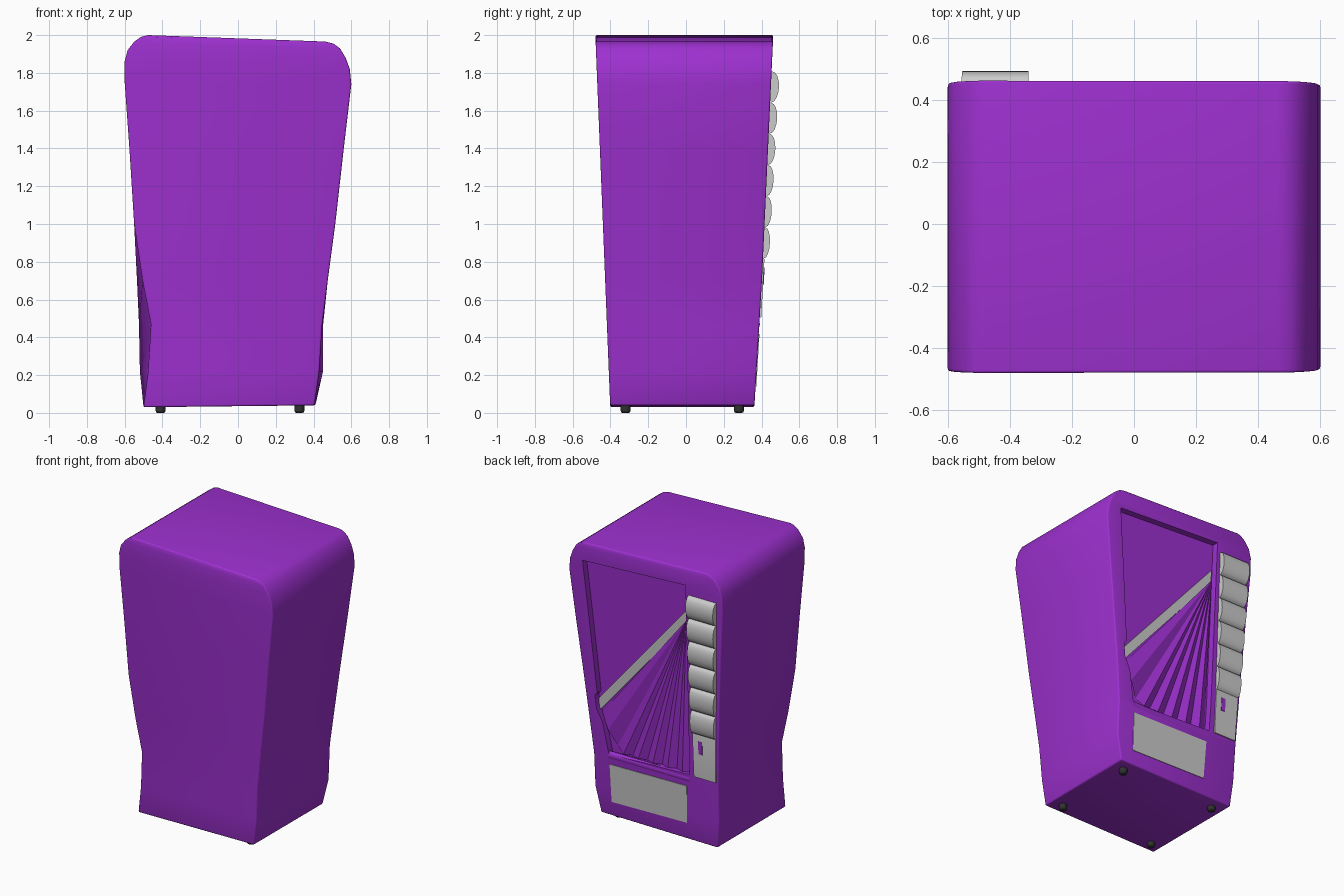
import bpy, bmesh, math
from mathutils import Vector

if "Cube" in bpy.data.objects:
    bpy.data.objects.remove(bpy.data.objects["Cube"])


def material(name, color):
    m = bpy.data.materials.new(name)
    m.diffuse_color = (*color, 1)
    m.use_nodes = True
    m.node_tree.nodes["Principled BSDF"].inputs["Base Color"].default_value = m.diffuse_color
    return m


PURPLE = material("purple", (0.34, 0.03, 0.63))
DARK = material("dark_rubber", (0.03, 0.03, 0.03))


def lerp_table(table, z):
    for (z0, a), (z1, b) in zip(table, table[1:]):
        if z <= z1:
            return a + (b - a) * (z - z0) / (z1 - z0)
    return table[-1][1]


def face_y(z):
    # y of the leaning service face (+y side)
    return lerp_table([(0.0, 0.36), (0.7, 0.402), (2.0, 0.462)], z)


def rear_y(z):
    return lerp_table([(0.0, -0.40), (1.0, -0.44), (2.0, -0.48)], z)


def make(name, verts, faces, mat=None):
    me = bpy.data.meshes.new(name)
    me.from_pydata([tuple(v) for v in verts], [], faces)
    bm = bmesh.new()
    bm.from_mesh(me)
    bmesh.ops.recalc_face_normals(bm, faces=bm.faces)
    bm.to_mesh(me)
    bm.free()
    ob = bpy.data.objects.new(name, me)
    bpy.context.collection.objects.link(ob)
    if mat:
        me.materials.append(mat)
    return ob


def prism(name, ring_a, ring_b, mat=None):
    n = len(ring_a)
    faces = [tuple(range(n)), tuple(range(n, 2 * n))]
    faces += [(i, (i + 1) % n, n + (i + 1) % n, n + i) for i in range(n)]
    return make(name, list(ring_a) + list(ring_b), faces, mat)


def slab(name, outline, inner, outer, mat=None):
    # x/z outline thickened along y, following the leaning face
    return prism(name,
                 [(x, face_y(z) + inner, z) for x, z in outline],
                 [(x, face_y(z) + outer, z) for x, z in outline], mat)


def activate(ob):
    bpy.ops.object.select_all(action='DESELECT')
    ob.select_set(True)
    bpy.context.view_layer.objects.active = ob


def smooth(ob, angle=35):
    activate(ob)
    bpy.ops.object.shade_smooth_by_angle(angle=math.radians(angle))


# Cabinet: rows of z_left, z_right, x_left rear/service, x_right rear/service
rows = [
    (0.03, 0.04, -0.50, -0.50, 0.405, 0.41),
    (0.22, 0.22, -0.475, -0.52, 0.43, 0.45),
    (0.47, 0.46, -0.46, -0.525, 0.445, 0.45),
    (0.70, 0.70, -0.505, -0.535, 0.475, 0.475),
    (1.00, 1.00, -0.55, -0.55, 0.515, 0.51),
    (1.40, 1.40, -0.575, -0.575, 0.56, 0.56),
    (1.75, 1.74, -0.60, -0.60, 0.60, 0.60),
    (1.86, 1.82, -0.60, -0.598, 0.592, 0.592),
    (1.92, 1.88, -0.585, -0.58, 0.57, 0.57),
    (1.965, 1.93, -0.55, -0.545, 0.54, 0.54),
    (1.99, 1.955, -0.515, -0.51, 0.505, 0.505),
    (2.00, 1.966, -0.475, -0.475, 0.46, 0.46),
]
verts, faces = [], []
for zl, zr, lr, ls, rr, rs in rows:
    verts += [(lr, rear_y(zl), zl), (rr, rear_y(zr), zr),
              (rs, face_y(zr), zr), (ls, face_y(zl), zl)]
for r in range(len(rows) - 1):
    for k in range(4):
        a, b = 4 * r + k, 4 * r + (k + 1) % 4
        faces.append((a, b, b + 4, a + 4))
top = 4 * (len(rows) - 1)
faces += [(0, 1, 2, 3), (top, top + 1, top + 2, top + 3)]
cabinet = make("cabinet", verts, faces, PURPLE)
bev = cabinet.modifiers.new("soft_edges", 'BEVEL')
bev.width, bev.segments = 0.022, 3
bev.limit_method, bev.angle_limit = 'ANGLE', math.radians(45)

# Shallow window recess
window = [(0.49, 1.83), (0.45, 1.40), (0.405, 0.90), (0.425, 0.88), (0.415, 0.79),
          (0.37, 0.70), (0.33, 0.48), (-0.30, 0.505), (-0.305, 0.70), (-0.315, 1.87)]
cutter = slab("window_cutter", window, -0.045, 0.2)
cutter.hide_render = True
cut = cabinet.modifiers.new("window", 'BOOLEAN')
cut.operation, cut.object, cut.solver = 'DIFFERENCE', cutter, 'EXACT'
activate(cabinet)
for m in list(cabinet.modifiers):
    bpy.ops.object.modifier_apply(modifier=m.name)
bpy.data.objects.remove(cutter)
smooth(cabinet)

# Diagonal grey strip across the window
slab("window_strip", [(0.415, 0.76), (0.417, 0.85), (-0.30, 1.68), (-0.30, 1.59)],
     -0.05, -0.034)

# Pleats fanning out below the strip
apex = Vector((-0.295, face_y(1.6) - 0.022, 1.60))
steps = 12
fan = [apex]
for i in range(steps + 1):
    t = i / steps
    x = 0.40 - 0.69 * t
    z = 0.50 + 0.25 * max(0, 1 - 5 * t)
    x = min(x, 0.33 + 0.3 * (z - 0.48))
    fan.append((x, face_y(z) - (0.018 if i % 2 else 0.04), z))
make("window_pleats", fan, [(0, i, i + 1) for i in range(1, steps + 1)], PURPLE)

# Rounded sill under the window
sill = []
for x0 in (0.335, -0.30):
    sill.append([(x0, face_y(0.47) - 0.015 + 0.018 * math.cos(a), 0.47 + 0.028 * math.sin(a))
                 for a in [2 * math.pi * k / 12 for k in range(12)]])
smooth(prism("window_sill", sill[0], sill[1], PURPLE))

# Delivery flap
slab("delivery_flap", [(0.32, 0.14), (0.325, 0.41), (-0.278, 0.418), (-0.268, 0.15)],
     -0.03, 0.004)

# Button column: flat coin plate with six rounded buttons above it
profile = [(0.505, 0.008), (0.81, 0.008)]
for b in range(6):
    zc, rise = 0.90 + 0.165 * b, 0.027 + 0.002 * b
    for k in range(9):
        a = math.pi * (1 - k / 8)
        profile.append((zc + 0.0815 * math.cos(a), 0.006 + rise * math.sin(a)))
profile += [(z, -0.03) for z in (1.806, 0.7, 0.505)]


def left_x(z):
    return -0.51 - 0.045 * (z - 0.5) / 1.3


smooth(prism("button_column",
             [(left_x(z), face_y(z) + d, z) for z, d in profile],
             [(-0.34, face_y(z) + d, z) for z, d in profile]), 40)

# Coin slot
slab("coin_slot", [(-0.415, 0.68), (-0.385, 0.68), (-0.385, 0.77), (-0.415, 0.77)],
     0.0, 0.011, PURPLE)

# Feet
for x in (-0.41, 0.325):
    for y in (-0.32, 0.28):
        bpy.ops.mesh.primitive_cylinder_add(vertices=16, radius=0.026, depth=0.05,
                                            location=(x, y, 0.025))
        foot = bpy.context.object
        foot.name = "foot"
        foot.data.materials.append(DARK)
        fb = foot.modifiers.new("round", 'BEVEL')
        fb.width, fb.segments = 0.01, 2
        smooth(foot)
